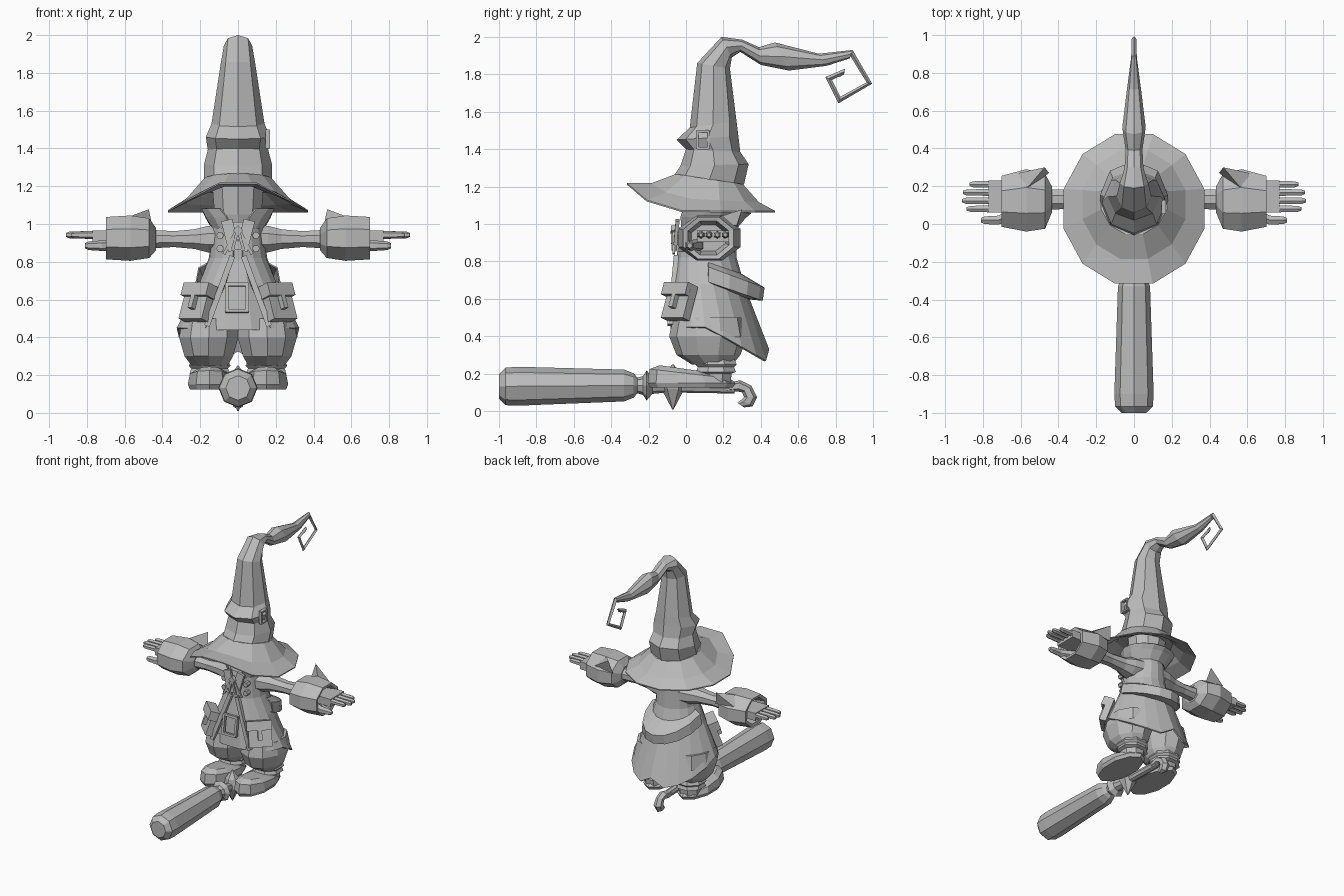
import bpy, bmesh
from math import sin, cos, pi, radians
from mathutils import Vector, Euler

if "Cube" in bpy.data.objects:
    bpy.data.objects.remove(bpy.data.objects["Cube"])

grey = bpy.data.materials.new("plain grey")
grey.diffuse_color = (0.5, 0.5, 0.5, 1)
grey.use_nodes = True
grey.node_tree.nodes["Principled BSDF"].inputs["Base Color"].default_value = grey.diffuse_color


def finish(name, bm, mirror=False, thick=0):
    bmesh.ops.recalc_face_normals(bm, faces=bm.faces)
    me = bpy.data.meshes.new(name)
    bm.to_mesh(me)
    bm.free()
    me.materials.append(grey)
    ob = bpy.data.objects.new(name, me)
    bpy.context.collection.objects.link(ob)
    if thick:
        m = ob.modifiers.new("thickness", 'SOLIDIFY')
        m.thickness = thick
    if mirror:
        ob.modifiers.new("mirror", 'MIRROR')
    return ob


def loft(name, rings, closed=True, caps=True, mirror=False, thick=0):
    """Skin a list of equal-length point rings."""
    bm = bmesh.new()
    rows = [[bm.verts.new(p) for p in r] for r in rings]
    n = len(rows[0])
    for a, b in zip(rows, rows[1:]):
        for i in range(n if closed else n - 1):
            j = (i + 1) % n
            bm.faces.new((a[i], a[j], b[j], b[i]))
    if caps and closed:
        bm.faces.new(rows[0])
        bm.faces.new(rows[-1])
    return finish(name, bm, mirror, thick)


def flat(cx, cy, z, rx, ry, n=10, slope=0):
    """Horizontal ring; slope lifts the back."""
    return [(cx + rx * cos(t), cy + ry * sin(t), z + slope * sin(t))
            for t in [2 * pi * (i + .5) / n for i in range(n)]]


def span(oy, oz, iy, iz, rx, n=8):
    """Ring given by its two extremes in the side plane and a half width."""
    o, q = Vector((0, oy, oz)), Vector((0, iy, iz))
    m, d = (o + q) / 2, (o - q) / 2
    return [m + d * cos(2 * pi * i / n) + Vector((rx * sin(2 * pi * i / n), 0, 0))
            for i in range(n)]


def across(x, y, z, hy, hz, n=8):
    """Ring facing sideways, for arms and cuffs."""
    return [(x, y + hy * cos(t) / cos(pi / n), z + hz * sin(t) / cos(pi / n))
            for t in [2 * pi * (i + .5) / n for i in range(n)]]


def arc(cy, z, rx, fy, by, g, n=16, drop=0, notch=0):
    """Coat ring, open by g degrees each side of the front."""
    out = []
    for i in range(n + 1):
        t = radians(-90 + g + (360 - 2 * g) * i / n)
        s = sin(t)
        y = cy + s * ((by - cy) if s > 0 else (cy - fy))
        out.append((rx * cos(t), y, z - drop * max(0, s) + (notch if i == n // 2 else 0)))
    return out


def box(name, c, size, rot=(0, 0, 0), mirror=False):
    bm = bmesh.new()
    bmesh.ops.create_cube(bm, size=1)
    r = Euler([radians(a) for a in rot])
    for v in bm.verts:
        p = Vector([a * b for a, b in zip(v.co, size)])
        p.rotate(r)
        v.co = p + Vector(c)
    return finish(name, bm, mirror)


def bar(name, a, b, w, t, mirror=False):
    """Flat strip between two points."""
    a, b = Vector(a), Vector(b)
    s = (b - a).cross(Vector((0, 1, 0))).normalized() * w / 2
    u = Vector((0, t / 2, 0))
    return loft(name, [[p + s + u, p - s + u, p - s - u, p + s - u] for p in (a, b)], mirror=mirror)


# Hat crown, bent tip and square curl
loft("hat_crown", [span(*r) for r in (
    (-.06, 1.265, .31, 1.21, .18), (-.03, 1.31, .335, 1.32, .18), (0, 1.4, .29, 1.385, .16),
    (-.05, 1.45, .28, 1.47, .17), (.02, 1.515, .27, 1.55, .14), (.06, 1.86, .235, 1.83, .092),
    (.19, 2.0, .245, 1.89, .075), (.30, 1.985, .29, 1.92, .05), (.39, 1.945, .40, 1.85, .045),
    (.475, 1.97, .55, 1.82, .062), (.71, 1.91, .75, 1.845, .035), (.89, 1.93, .875, 1.885, .015))])
loft("hat_curl", [span(*r, n=4) for r in (
    (.75, 1.9, .77, 1.85, .025), (.89, 1.93, .88, 1.895, .015), (.995, 1.75, .965, 1.757, .012),
    (.815, 1.645, .825, 1.68, .012), (.745, 1.785, .78, 1.77, .012),
    (.85, 1.83, .845, 1.80, .012), (.83, 1.805, .82, 1.785, .01))])


# Hat brim, raised at the front and dropping at the sides
def brim(k, under=0):
    out = []
    for i in range(12):
        t = 2 * pi * (i + .5) / 12
        s = sin(t)
        edge = Vector((.385 * cos(t), .08 + .41 * s, 1.07 + .165 * max(0, -s) ** 3))
        inner = Vector((.18 * cos(t), .125 + .185 * s, 1.24 - .028 * s))
        p = inner.lerp(edge, k)
        p.z -= .1 * k * (1 - k) + under
        out.append(p)
    return out


loft("hat_brim", [brim(0), brim(.5), brim(1), brim(1, .008), brim(.5, .02), brim(.1, .03)])

# Hat buckle on one side
for dy, dz, sy, sz in ((-.03, 0, .012, .1), (.03, 0, .012, .1), (0, .045, .06, .012), (0, -.045, .06, .012)):
    box("hat_buckle", (.158, .09 + dy, 1.45 + dz), (.025, sy, sz))

# Head and collar
loft("head", [flat(0, .14, z, r, r) for z, r in ((.94, .10), (1.05, .13), (1.22, .145))])
loft("collar", [arc(.13, .98, .13, -.02, .26, 14, 12), arc(.14, 1.04, .165, -.03, .31, 20, 12),
                arc(.15, 1.085, .185, -.03, .34, 30, 12, .02)], closed=False, thick=.012)

# Torso and tunic under the coat
loft("torso", [flat(0, .11, z, rx, ry, 12) for z, rx, ry in
               ((.44, .28, .2), (.67, .19, .175), (.81, .145, .15), (.92, .14, .15), (1.01, .13, .13))])

# Long coat with open front and notched back
loft("coat", [arc(.11, .98, .135, -.045, .265, 8), arc(.11, .82, .155, -.05, .27, 10),
              arc(.11, .68, .21, -.085, .32, 20, drop=.03),
              arc(.11, .45, .325, -.11, .445, 32, drop=.19, notch=.07)], closed=False, thick=.012)


# Flared half belt at the back
def peplum(z, rx, ry, drop):
    return [(rx * cos(t), .12 + ry * sin(t), z - drop * sin(t)) for t in [pi * i / 8 for i in range(9)]]


loft("back_flap", [peplum(.80, .155, .15, .05), peplum(.77, .21, .30, .11),
                   peplum(.69, .225, .29, .10), peplum(.69, .19, .18, .09)], closed=False, thick=.008)

# Baggy trousers, lower legs and trouser cuffs
loft("trousers", [flat(x, y, z, rx, ry, 10) for x, y, z, rx, ry in (
    (.15, .14, .25, .10, .11), (.155, .12, .30, .135, .17), (.155, .12, .40, .165, .21),
    (.15, .12, .5, .15, .19))], mirror=True)
loft("trouser_cuff", [flat(.15, .16, z, r, r, 8) for z, r in
                      ((.14, .085), (.20, .09), (.21, .115), (.235, .105), (.25, .12), (.28, .105))], mirror=True)

# Shoes with bulging toes
loft("shoe", [flat(.15, y, z, rx, ry, 10, s) for y, z, rx, ry, s in (
    (.03, .125, .11, .22, 0), (.03, .15, .122, .235, 0), (.02, .20, .11, .215, -.025),
    (.0, .225, .07, .14, -.02))], mirror=True)

# Sleeves
loft("sleeve", [across(x, .13, .92, hy, hz) for x, hy, hz in (
    (.08, .10, .075), (.16, .085, .07), (.23, .06, .052), (.34, .05, .042), (.48, .055, .05))], mirror=True)

# Gauntlets, hollow at the hand end
loft("gauntlet", [across(x, y, z, hy, hz) for x, y, z, hy, hz in (
    (.435, .13, .92, .07, .06), (.47, .12, .925, .145, .105), (.57, .125, .925, .165, .12),
    (.70, .12, .925, .135, .112), (.695, .12, .925, .11, .09), (.60, .12, .925, .09, .07))], mirror=True)
a, b, c, d = (.60, .15, 1.03), (.61, .27, .99), (.45, .27, .97), (.472, .3, 1.078)
bm = bmesh.new()
v = [bm.verts.new(p) for p in (a, b, c, d)]
for f in ((0, 1, 2), (0, 1, 3), (1, 2, 3), (0, 2, 3)):
    bm.faces.new([v[i] for i in f])
finish("gauntlet_point", bm, True)

# Hands
box("palm", (.68, .145, .935), (.18, .17, .06), mirror=True)
for y, tip in ((.08, .885), (.123, .91), (.167, .905), (.21, .87)):
    loft("finger", [across(x, y, .942, h, h, 6) for x, h in ((.72, .019), (tip - .02, .016), (tip, .009))], mirror=True)
loft("thumb", [across(x, y, .885, h, h, 6) for x, y, h in
               ((.62, .06, .03), (.72, .02, .024), (.79, .02, .02), (.81, .02, .012))], mirror=True)

# Coat pockets with flaps and straps
tilt = (-20, 0, 44)
box("pocket", (.215, -.035, .58), (.17, .05, .19), tilt, True)
box("pocket_flap", (.205, -.036, .645), (.185, .075, .07), tilt, True)
box("pocket_strap", (.235, -.062, .60), (.03, .03, .10), tilt, True)

# Belt buckle, lapel edges, cords and buttons
for x, z, sx, sz in ((-.06, .61, .018, .15), (.05, .61, .018, .15), (-.005, .68, .12, .018), (-.005, .54, .12, .018)):
    box("belt_buckle", (x, -.08 - (.68 - z) * .15, z), (sx, .025, sz), (-8, 0, 0))
bar("coat_edge", (.03, -.05, .83), (.165, -.085, .46), .03, .03, True)
bar("lapel", (.06, -.045, 1.02), (.02, -.06, .86), .06, .02, True)
bar("cord", (.005, -.065, .97), (.075, -.065, .84), .016, .014, True)
bar("short_cord", (.004, -.075, .96), (.03, -.07, .86), .016, .014, True)
box("knot", (0, -.065, .965), (.04, .03, .04), (0, 45, 0))
for z in (.87, .94):
    loft("button", [[(.095 + .02 * cos(i * pi / 3), y, z + .02 * sin(i * pi / 3)) for i in range(6)]
                    for y in (-.005, -.045)], mirror=True)

# Club lying under the feet: head, neck, collar and shaft
loft("club", [span(y, z + r, y, z - r, r) for y, z, r in (
    (-1, .132, .065), (-.965, .132, .1), (-.9, .133, .104), (-.33, .137, .085), (-.28, .137, .065),
    (-.26, .137, .042), (-.23, .137, .05), (-.21, .137, .08), (-.18, .137, .045), (-.1, .13, .03),
    (.26, .122, .028))])
loft("club_spike", [flat(0, -.07, z, r, r, 6) for z, r in ((.01, .004), (.12, .062), (.19, .05), (.25, .004))])
loft("club_hook", [span(*r, n=6) for r in (
    (.22, .15, .22, .10, .03), (.29, .165, .275, .105, .035), (.35, .135, .30, .10, .03),
    (.38, .075, .31, .075, .035), (.355, .025, .295, .06, .03), (.31, .02, .275, .045, .015))])
